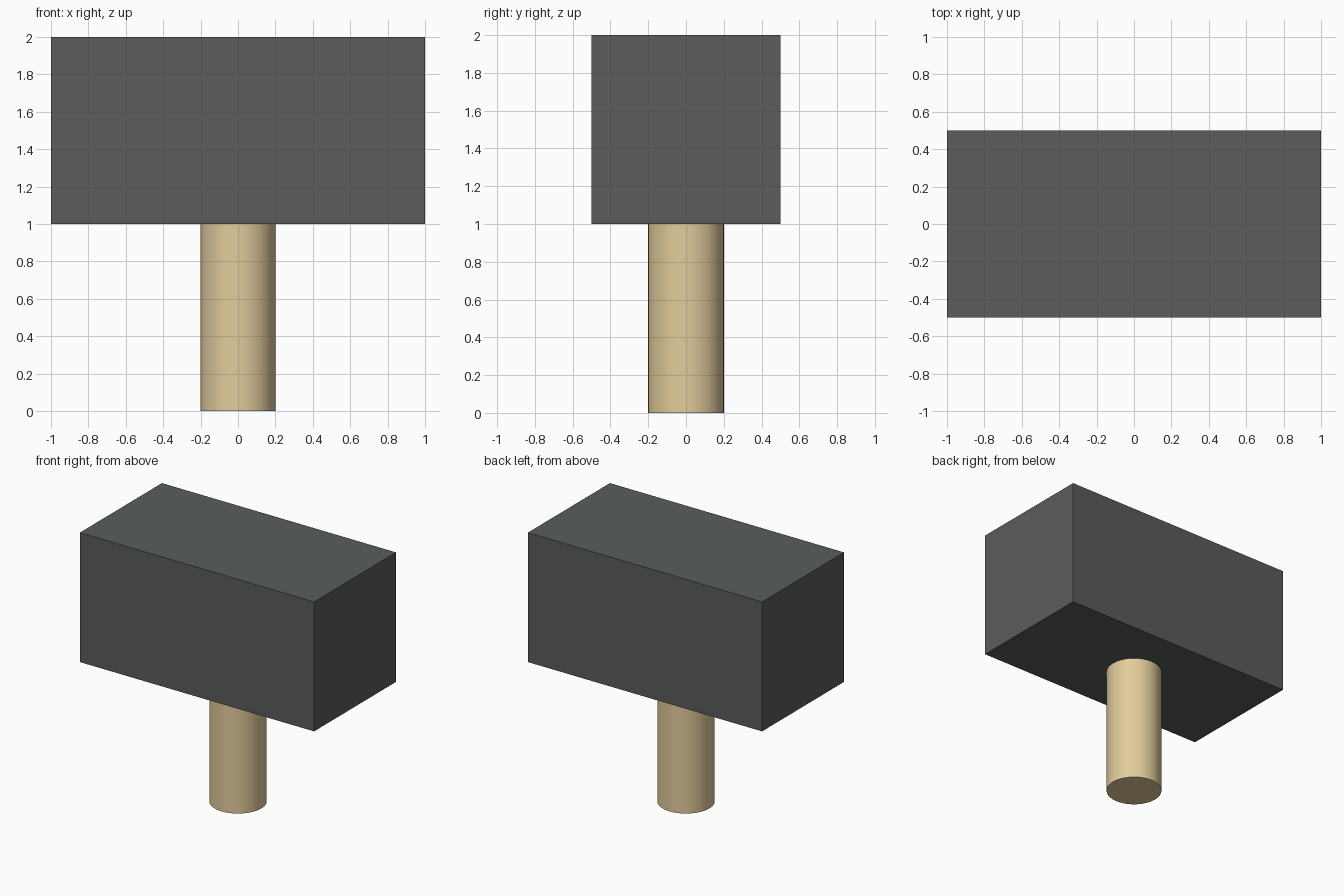
import bpy, math

if "Cube" in bpy.data.objects:
    bpy.data.objects.remove(bpy.data.objects["Cube"])


def paint(obj, name, color):
    mat = bpy.data.materials.new(name)
    mat.diffuse_color = color
    mat.use_nodes = True
    mat.node_tree.nodes["Principled BSDF"].inputs["Base Color"].default_value = mat.diffuse_color
    obj.data.materials.append(mat)


# Wooden handle, standing on the ground and meeting the head's underside
bpy.ops.mesh.primitive_cylinder_add(vertices=64, radius=0.2, depth=1, location=(0, 0, 0.5))
handle = bpy.context.object
handle.name = "handle"
bpy.ops.object.shade_smooth_by_angle(angle=math.radians(30))
paint(handle, "wood", (0.76, 0.60, 0.33, 1))

# Block-shaped hammer head
bpy.ops.mesh.primitive_cube_add(size=1, location=(0, 0, 1.5))
head = bpy.context.object
head.name = "hammer_head"
head.scale = (2, 1, 1)
bpy.ops.object.transform_apply(location=False, rotation=False, scale=True)
paint(head, "dark_metal", (0.10, 0.11, 0.105, 1))
